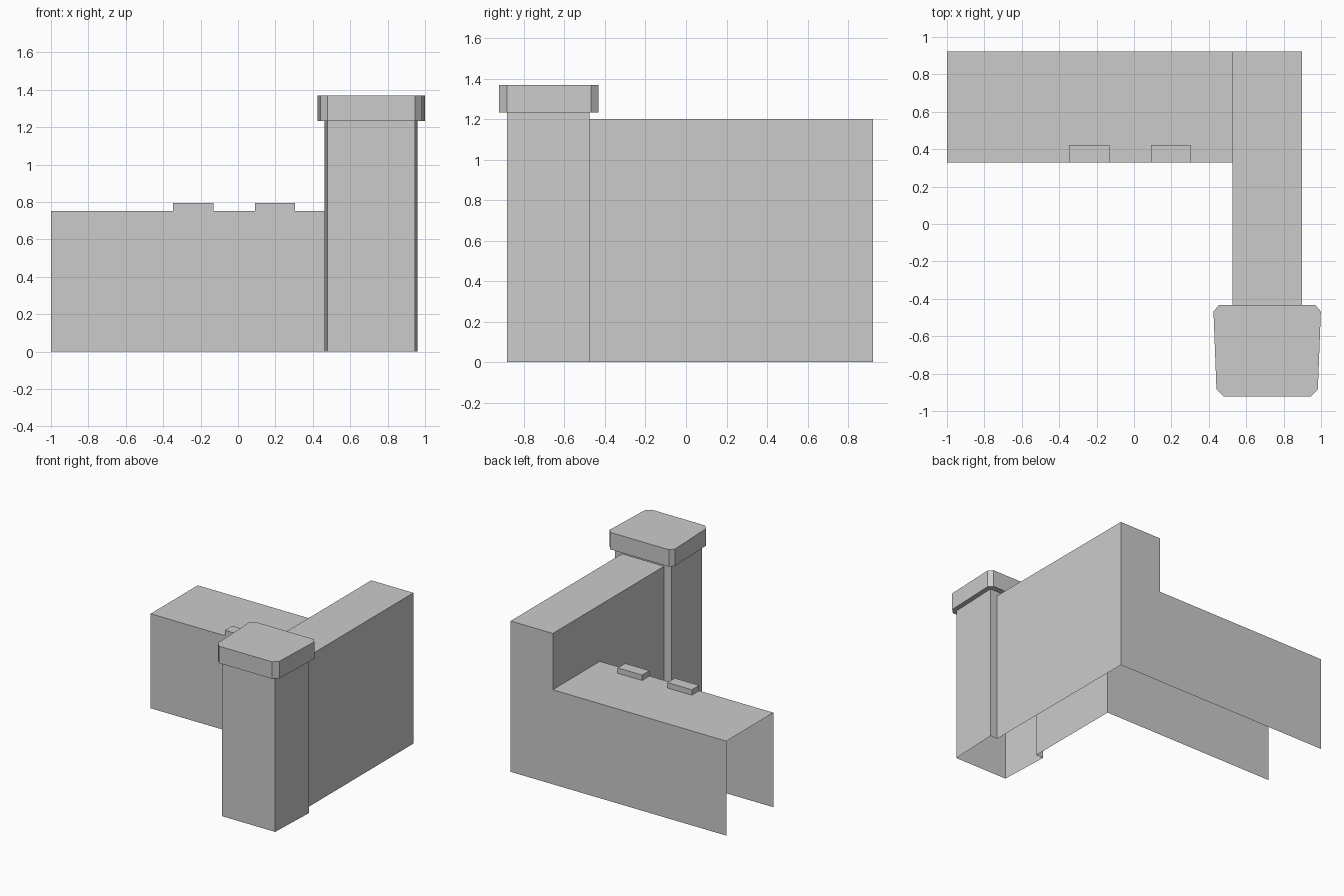
import bpy
from mathutils import Vector

if "Cube" in bpy.data.objects:
    bpy.data.objects.remove(bpy.data.objects["Cube"])


def build(name, faces):
    """Make an object from (corner points, outward direction) faces."""
    verts, index, polys = [], {}, []
    for pts, out in faces:
        a, b, c = (Vector(p) for p in pts[:3])
        if (b - a).cross(c - a).dot(Vector(out)) < 0:
            pts = pts[::-1]
        poly = []
        for p in pts:
            key = tuple(round(v, 4) for v in p)
            if key not in index:
                index[key] = len(verts)
                verts.append(key)
            poly.append(index[key])
        polys.append(poly)
    mesh = bpy.data.meshes.new(name)
    mesh.from_pydata(verts, [], polys)
    mesh.update()
    obj = bpy.data.objects.new(name, mesh)
    bpy.context.collection.objects.link(obj)
    return obj


def rect(axis, pos, u, v, sign):
    """Axis-aligned panel; u and v are ranges on the two other axes."""
    pts = []
    for a, b in ((u[0], v[0]), (u[1], v[0]), (u[1], v[1]), (u[0], v[1])):
        p = [a, b]
        p.insert(axis, pos)
        pts.append(tuple(p))
    out = [0, 0, 0]
    out[axis] = sign
    return pts, out


def sides(outline, z0, z1, centre):
    """Vertical faces around a closed outline."""
    faces = []
    for (ax, ay), (bx, by) in zip(outline, outline[1:] + outline[:1]):
        out = ((ax + bx) / 2 - centre[0], (ay + by) / 2 - centre[1], 0)
        faces.append(([(ax, ay, z0), (bx, by, z0), (bx, by, z1), (ax, ay, z1)], out))
    return faces


X, Y, Z = 0, 1, 2
LEFT, INNER, RIGHT = -1.0, 0.527, 0.898
FRONT, BACK, POST_BACK = 0.33, 0.922, -0.477
LOW, HIGH, BLOCK_TOP, BLOCK_BACK = 0.752, 1.2, 0.795, 0.423
blocks = [(-0.347, -0.132), (0.09, 0.305)]

# Low wall: open underneath and at its left end
xs = [LEFT, *blocks[0], *blocks[1], INNER]
low = [rect(Y, FRONT, (LEFT, INNER), (0, LOW), -1),
       rect(Y, BACK, (LEFT, INNER), (0, LOW), 1),
       rect(Z, LOW, (LEFT, INNER), (BLOCK_BACK, BACK), 1)]
low += [rect(Z, LOW, (xs[i], xs[i + 1]), (FRONT, BLOCK_BACK), 1) for i in (0, 2, 4)]
build("low_wall", low)

# Raised blocks on the low wall
for i, (x0, x1) in enumerate(blocks):
    ys, zs = (FRONT, BLOCK_BACK), (LOW, BLOCK_TOP)
    build(f"wall_block_{i + 1}", [
        rect(Z, BLOCK_TOP, (x0, x1), ys, 1),
        rect(Y, FRONT, (x0, x1), zs, -1), rect(Y, BLOCK_BACK, (x0, x1), zs, 1),
        rect(X, x0, ys, zs, -1), rect(X, x1, ys, zs, 1)])

# Tall wall: open underneath and where it joins the post and the low wall
build("tall_wall", [
    rect(X, RIGHT, (POST_BACK, BACK), (0, HIGH), 1),
    rect(X, INNER, (POST_BACK, FRONT), (0, HIGH), -1),
    rect(X, INNER, (FRONT, BACK), (LOW, HIGH), -1),
    rect(Y, BACK, (INNER, RIGHT), (0, HIGH), 1),
    rect(Z, HIGH, (INNER, RIGHT), (POST_BACK, BACK), 1)])

# Tapered post shaft: three full sides, back open to the tall wall
NECK, TOP, MID = 1.233, 1.368, (0.712, -0.68)
shaft = [(0.463, POST_BACK), (0.479, -0.883), (0.945, -0.883), (0.961, POST_BACK)]
build("post_shaft", sides(shaft, 0, NECK, MID)[:3] + [
    rect(Y, POST_BACK, (shaft[0][0], INNER), (0, NECK), 1),
    rect(Y, POST_BACK, (RIGHT, shaft[3][0]), (0, NECK), 1),
    rect(Y, POST_BACK, (INNER, RIGHT), (HIGH, NECK), 1)])

# Post cap with clipped corners and an overhanging underside
half = [(0.258, -0.433), (0.287, -0.468), (0.271, -0.884), (0.233, -0.922)]
cap = [(MID[0] - x, y) for x, y in half] + [(MID[0] + x, y) for x, y in half[::-1]]
faces = sides(cap, NECK, TOP, MID)
faces.append(([(x, y, TOP) for x, y in cap], (0, 0, 1)))
at = lambda p: (*p, NECK)
for i in range(4):
    a, b, c = cap[2 * i], cap[2 * i + 1], cap[(2 * i + 2) % 8]
    s, t = shaft[i], shaft[(i + 1) % 4]
    faces.append(([at(a), at(b), at(s)], (0, 0, -1)))
    faces.append(([at(b), at(c), at(t), at(s)], (0, 0, -1)))
build("post_cap", faces)
